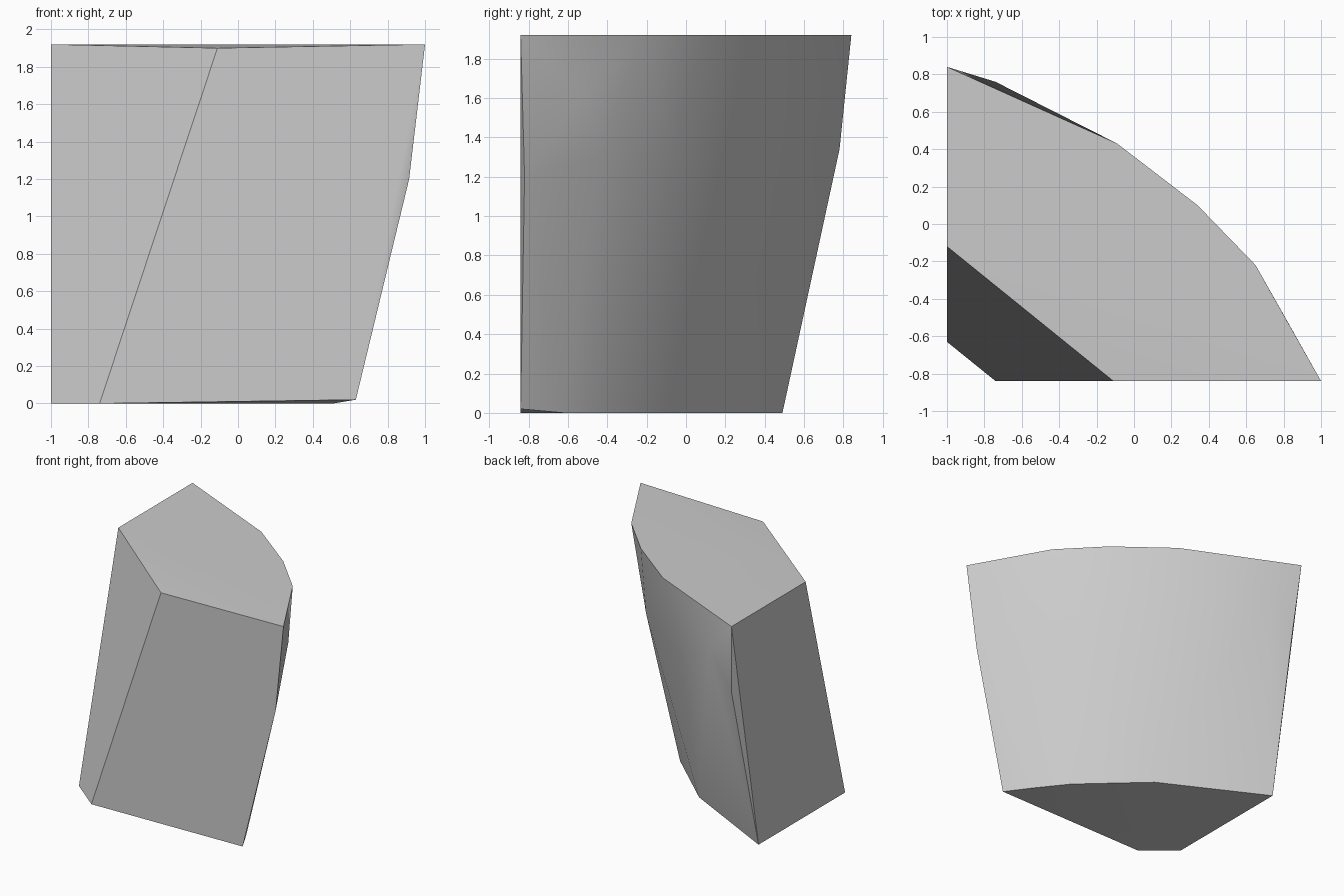
import bpy
import bmesh
import math

cube = bpy.data.objects.get("Cube")
if cube:
    bpy.data.objects.remove(cube, do_unlink=True)

TOP, BELLY = 1.92, 1.3

# Upper rim: straight cut sides, then the rounded outer side
top_rim = [(-1, -0.12), (1, -0.84), (0.65, -0.22), (0.34, 0.10), (-0.09, 0.43), (-1, 0.84)]
# Lower rim, smaller because the outer side tapers inward
base_rim = [(-1, -0.63), (-0.74, -0.84), (0.51, -0.62), (0.32, -0.38), (-0.16, 0.06), (-1, 0.49)]
# Slight bulge of the outer side
belly = [(0.7, -0.43), (0.41, -0.07), (-0.2, 0.38)]
# Slightly offset corners and the ends of the bulge
corners = [(-0.11, -0.84, 1.90), (0.63, -0.84, 0.02), (0.915, -0.82, 1.2),
           (-0.96, 0.78, 1.34), (0.82, -0.52, 1.62), (-0.74, 0.76, 1.62)]

points = [(x, y, TOP) for x, y in top_rim]
points += [(x, y, BELLY) for x, y in belly]
points += [(x, y, 0) for x, y in base_rim]
points += corners

# Wrap the outline into one convex chunk
bm = bmesh.new()
for p in points:
    bm.verts.new(p)
hull = bmesh.ops.convex_hull(bm, input=bm.verts[:])
inner = {g for g in hull["geom_interior"] + hull["geom_unused"] if isinstance(g, bmesh.types.BMVert)}
bmesh.ops.delete(bm, geom=list(inner), context='VERTS')
bmesh.ops.dissolve_limit(bm, angle_limit=math.radians(1), verts=bm.verts[:], edges=bm.edges[:])
bmesh.ops.recalc_face_normals(bm, faces=bm.faces[:])
mesh = bpy.data.meshes.new("stone_chunk")
bm.to_mesh(mesh)
bm.free()

# Plain grey stone
stone = bpy.data.materials.new("grey_stone")
stone.use_nodes = True
colour = (0.6, 0.6, 0.6, 1)
stone.diffuse_color = colour
stone.node_tree.nodes["Principled BSDF"].inputs["Base Color"].default_value = colour
mesh.materials.append(stone)

chunk = bpy.data.objects.new("stone_chunk", mesh)
bpy.context.collection.objects.link(chunk)

# Smooth the rounded side, keep the cut edges sharp
bpy.ops.object.select_all(action='DESELECT')
chunk.select_set(True)
bpy.context.view_layer.objects.active = chunk
bpy.ops.object.shade_smooth_by_angle(angle=math.radians(30))
